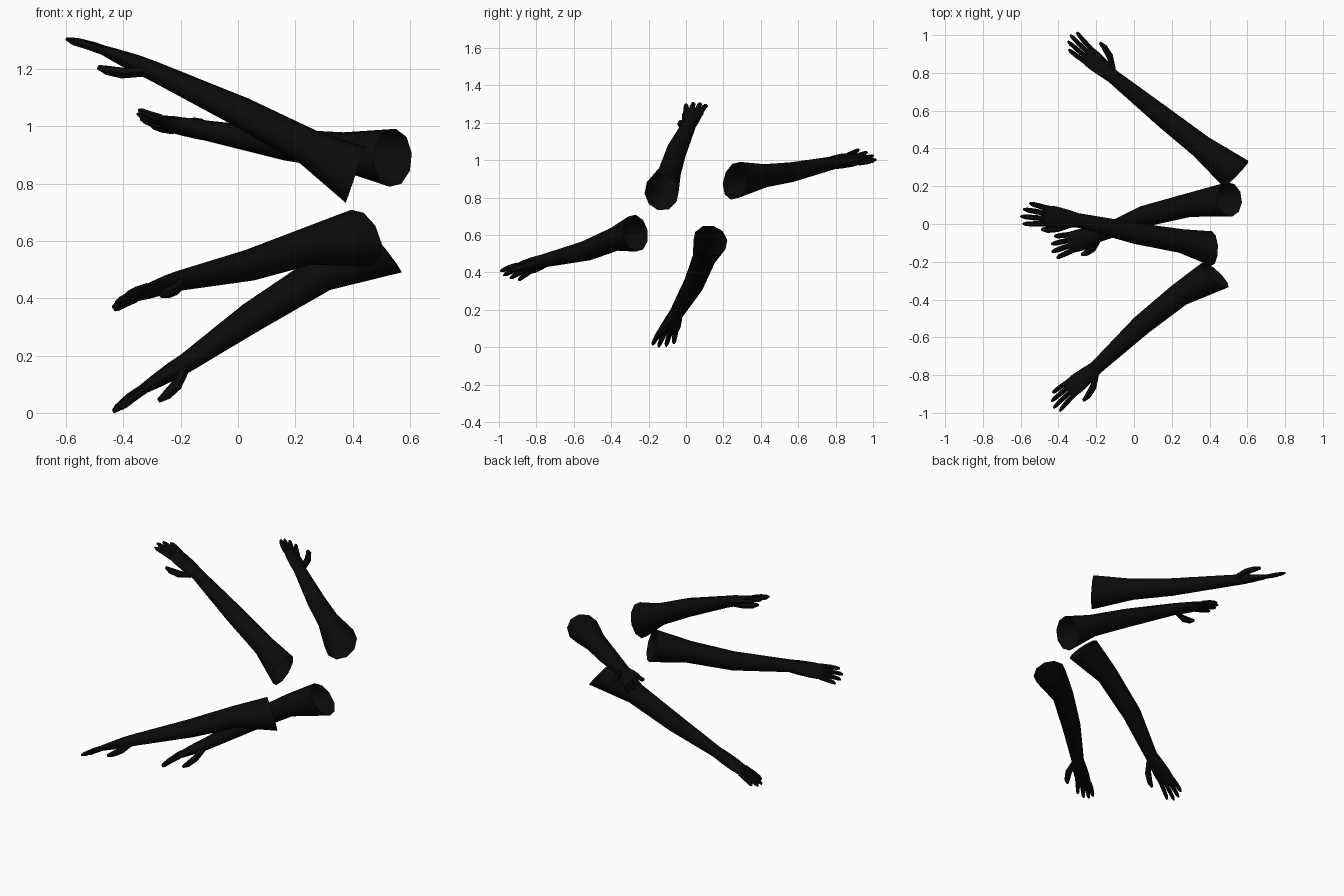
import bpy, bmesh, math
from mathutils import Vector

cube = bpy.data.objects.get("Cube")
if cube:
    bpy.data.objects.remove(cube, do_unlink=True)

black = bpy.data.materials.new("near_black")
black.use_nodes = True
black.diffuse_color = (0.003, 0.003, 0.003, 1)
black.node_tree.nodes["Principled BSDF"].inputs["Base Color"].default_value = (0.003, 0.003, 0.003, 1)


def tube(name, sections, sides, cap_start=False):
    """Skin a tube through (centre, u, v, ru, rv) sections; the far end is capped."""
    bm = bmesh.new()
    rings = []
    for c, u, v, ru, rv in sections:
        angles = [2 * math.pi * i / sides for i in range(sides)]
        rings.append([bm.verts.new(c + u * ru * math.cos(t) + v * rv * math.sin(t)) for t in angles])
    for r0, r1 in zip(rings, rings[1:]):
        for i in range(sides):
            j = (i + 1) % sides
            bm.faces.new((r0[i], r0[j], r1[j], r1[i]))
    bm.faces.new(rings[-1])
    if cap_start:
        bm.faces.new(rings[0][::-1])
    bmesh.ops.recalc_face_normals(bm, faces=bm.faces)
    mesh = bpy.data.meshes.new(name)
    bm.to_mesh(mesh)
    bm.free()
    mesh.materials.append(black)
    obj = bpy.data.objects.new(name, mesh)
    bpy.context.collection.objects.link(obj)
    bpy.ops.object.select_all(action="DESELECT")
    obj.select_set(True)
    bpy.context.view_layer.objects.active = obj
    bpy.ops.object.shade_smooth_by_angle(angle=math.radians(50))


def frame(axis, side):
    """Axis, thumb-side and back-of-hand directions, square to each other."""
    a = axis.normalized()
    s = (side - a * side.dot(a)).normalized()
    return a, s, a.cross(s)


def digit(name, points, radius, s, n):
    """Tapered finger with a blunt rounded tip."""
    sizes = (1.0, 1.0, 0.85, 0.4)
    tube(name, [(p, s, n, radius * k, radius * k) for p, k in zip(points, sizes)], 6, True)


# Finger: offset across the palm, length
FINGERS = {"index": (0.042, 0.12), "middle": (0.014, 0.14),
           "ring": (-0.014, 0.13), "little": (-0.042, 0.10)}


def build_arm(name, shoulder, cut, upper, elbow, wrist, tip, thumb_side):
    shoulder, cut, upper, elbow, wrist, tip, side = map(
        Vector, (shoulder, cut, upper, elbow, wrist, tip, thumb_side))
    a, s, n = frame(tip - wrist, side)
    sections = []

    # Flared open shoulder, upper arm, elbow and forearm
    def ring(c, axis, ru, rv):
        sections.append((c, *frame(axis, side)[1:], ru, rv))

    ring(shoulder, -cut, 0.092, 0.106)
    ring(upper, elbow - shoulder, 0.063, 0.066)
    ring(elbow, wrist - upper, 0.056, 0.055)
    ring(elbow.lerp(wrist, 0.45), wrist - elbow, 0.048, 0.046)
    ring(wrist, tip - elbow, 0.038, 0.035)

    # Palm
    for along, w, h in ((0.06, 0.049, 0.032), (0.13, 0.058, 0.024), (0.195, 0.056, 0.015)):
        sections.append((wrist + a * along, s, n, w, h))
    tube(name, sections, 10)

    # Four fingers, slightly spread and curled
    for label, (offset, length) in FINGERS.items():
        root = wrist + a * 0.18 + s * offset
        out = a + s * offset * 3
        pts = [root + out * length * t - n * 0.012 * t * t for t in (0, 0.5, 0.85, 1.0)]
        digit(f"{name}_{label}_finger", pts, 0.0145, s, n)

    # Thumb hanging off the side of the palm
    path = ((0.02, 0.02, -0.012), (0.08, 0.055, -0.042), (0.135, 0.071, -0.053), (0.172, 0.075, -0.055))
    pts = [wrist + a * x + s * y + n * z for x, y, z in path]
    digit(f"{name}_thumb", pts, 0.022, s, n)


build_arm("upper_front_arm", (0.41, -0.13, 0.83), (1, 0, -0.35), (0.25, -0.09, 0.925),
          (0.01, -0.05, 1.05), (-0.30, 0.02, 1.195), (-0.60, 0.06, 1.32), (0, -1, -0.1))
build_arm("upper_back_arm", (0.54, 0.265, 0.89), (0.7, -0.7, 0.1), (0.355, 0.41, 0.915),
          (0.17, 0.555, 0.935), (-0.11, 0.78, 0.985), (-0.33, 0.965, 1.02), (0.61, 0.61, -0.5))
build_arm("lower_front_arm", (0.43, -0.27, 0.61), (0.7, 0.7, 0.25), (0.24, -0.375, 0.58),
          (0.04, -0.535, 0.515), (-0.20, -0.76, 0.462), (-0.445, -0.96, 0.385), (0.6, -0.6, 0.5))
build_arm("lower_back_arm", (0.505, 0.13, 0.57), (0.8, 0.1, 0.65), (0.29, 0.10, 0.485),
          (0.05, 0.04, 0.335), (-0.18, -0.055, 0.175), (-0.45, -0.13, 0.01), (0.2, -1, 0))
